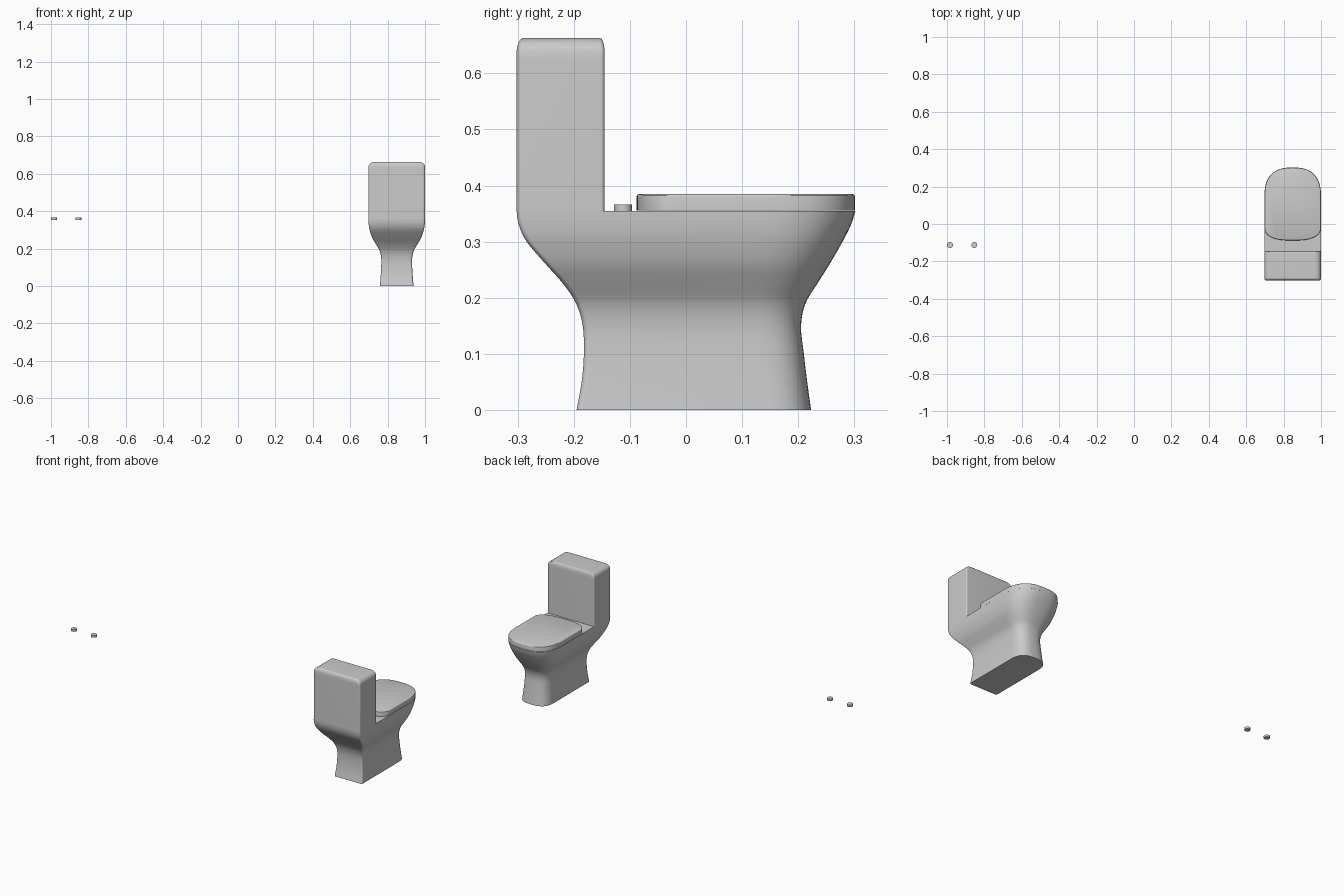
import bpy, bmesh, math

if "Cube" in bpy.data.objects:
    bpy.data.objects.remove(bpy.data.objects["Cube"])

CX = 0.8485   # centre line of the toilet
HW = 0.1515   # half width at the rim


def outline(hw, yb, yf, front, back, power=2.0, steps=14):
    """Plan outline; front/back = (x radius, y radius, exponent) of the corner curves."""
    pts = []
    corners = [(1, 1, front), (-1, 1, front), (-1, -1, back), (1, -1, back)]
    for i, (sx, sy, (rx, ry, n)) in enumerate(corners):
        rx = min(rx, hw * 0.995)
        cx, cy = hw - rx, (yf - ry if sy > 0 else yb + ry)
        for k in range(steps + 1):
            t = k / steps * math.pi / 2
            if i % 2:
                t = math.pi / 2 - t
            c, s = max(math.cos(t), 0) ** (2 / n), max(math.sin(t), 0) ** (2 / n)
            y = cy + ry * s if sy > 0 else cy - ry * s
            pts.append((CX + sx * (cx + rx * c), y))
    return pts


def loft(name, rings, angle=35):
    """Skin a stack of (z, outline) rings and cap both ends."""
    bm = bmesh.new()
    loops = [[bm.verts.new((x, y, z)) for x, y in pts] for z, pts in rings]
    n = len(loops[0])
    for a, b in zip(loops, loops[1:]):
        for i in range(n):
            j = (i + 1) % n
            bm.faces.new((a[i], a[j], b[j], b[i]))
    bm.faces.new(loops[0][::-1])
    bm.faces.new(loops[-1])
    return finish(bm, name, angle)


def finish(bm, name, angle=35):
    bmesh.ops.recalc_face_normals(bm, faces=bm.faces)
    mesh = bpy.data.meshes.new(name)
    bm.to_mesh(mesh)
    bm.free()
    ob = bpy.data.objects.new(name, mesh)
    bpy.context.collection.objects.link(ob)
    bpy.ops.object.select_all(action='DESELECT')
    ob.select_set(True)
    bpy.context.view_layer.objects.active = ob
    bpy.ops.object.shade_smooth_by_angle(angle=math.radians(angle))
    return ob


def smooth_rows(rows, sub=4):
    """Catmull-Rom interpolation through the profile rows."""
    out = []
    for i in range(len(rows) - 1):
        quad = [rows[max(i - 1, 0)], rows[i], rows[i + 1], rows[min(i + 2, len(rows) - 1)]]
        for k in range(sub):
            t = k / sub
            out.append([0.5 * (2 * b + (c - a) * t + (2 * a - 5 * b + 4 * c - d) * t * t
                               + (3 * b - a - 3 * c + d) * t ** 3) for a, b, c, d in zip(*quad)])
    return out + [list(rows[-1])]


# Pedestal and bowl: z, half width, back y, front y, depth of front curve
profile = [
    (0.000, 0.090, -0.195, 0.223, 0.085),
    (0.050, 0.086, -0.186, 0.216, 0.085),
    (0.100, 0.083, -0.182, 0.210, 0.085),
    (0.150, 0.083, -0.184, 0.205, 0.085),
    (0.190, 0.092, -0.196, 0.213, 0.095),
    (0.225, 0.112, -0.219, 0.234, 0.115),
    (0.260, 0.132, -0.250, 0.256, 0.135),
    (0.300, 0.145, -0.284, 0.279, 0.150),
    (0.330, 0.150, -0.298, 0.294, 0.160),
    (0.355, HW, -0.302, 0.302, 0.160),
]
loft("bowl", [(z, outline(hw, yb, yf, (hw, d, 2.6), (0.010, 0.010, 2)))
              for z, hw, yb, yf, d in smooth_rows(profile)])

# Closed seat and lid with a small rounded top edge
lid_rows = [(0.356, 0.001), (0.380, 0.001), (0.3825, 0.0015), (0.384, 0.003), (0.385, 0.005)]
loft("seat_lid", [(z, outline(HW - i, -0.089 + i, 0.302 - i,
                              (HW, 0.160, 2.6), (HW, 0.075, 2.6))) for z, i in lid_rows])

# Cistern: upright box with a crowned, softly rounded top
tank = [(0.355, 0.0, 0.0), (0.625, 0.0, 0.0)]
for k in range(1, 9):
    t = k / 8 * math.pi / 2
    tank.append((0.635 + 0.028 * math.sin(t), 0.032 * (1 - math.cos(t)), 0.012 * (1 - math.cos(t))))
loft("cistern", [(z, outline(HW - ix, -0.302 + iy, -0.145 - iy * 0.7,
                             (0.007, 0.007, 2), (0.014, 0.010, 2))) for z, ix, iy in tank])

# Two loose hinge pegs standing apart from the toilet
for side, x in (("left", -0.984), ("right", -0.854)):
    bm = bmesh.new()
    bmesh.ops.create_cone(bm, cap_ends=True, segments=32, radius1=0.016, radius2=0.016, depth=0.012)
    bmesh.ops.translate(bm, verts=bm.verts, vec=(x, -0.112, 0.360))
    finish(bm, "hinge_peg_" + side)

for ob in bpy.data.objects:   # weld coincident outline points
    bm = bmesh.new()
    bm.from_mesh(ob.data)
    bmesh.ops.remove_doubles(bm, verts=bm.verts, dist=1e-5)
    bm.to_mesh(ob.data)
    bm.free()
